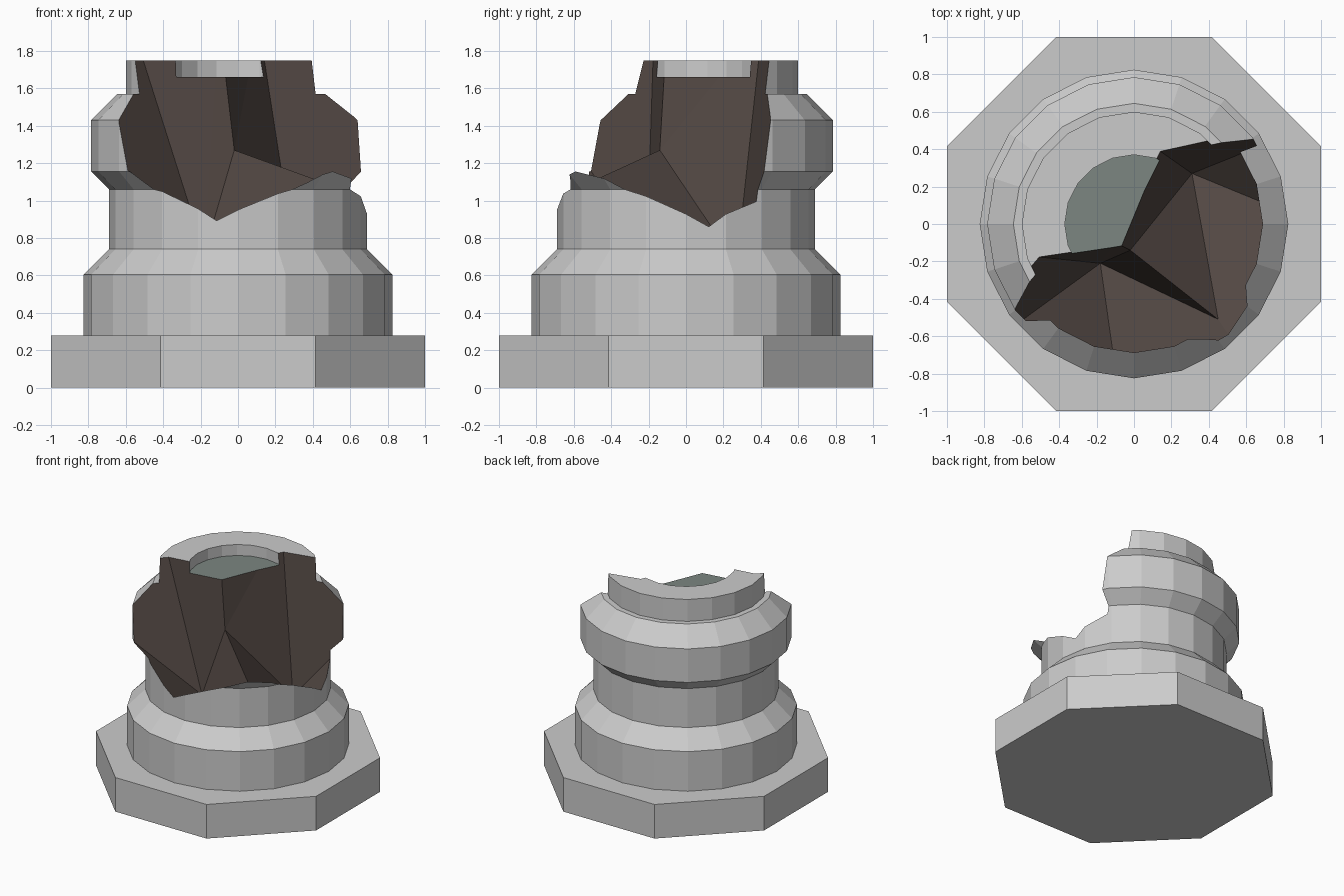
import bpy, bmesh
from math import pi, cos, sin

if "Cube" in bpy.data.objects:
    bpy.data.objects.remove(bpy.data.objects["Cube"])


def material(name, rgb):
    m = bpy.data.materials.new(name)
    m.diffuse_color = (*rgb, 1)
    m.use_nodes = True
    m.node_tree.nodes["Principled BSDF"].inputs["Base Color"].default_value = m.diffuse_color
    return m


STONE = material("stone", (0.8, 0.8, 0.8))
INSET = material("inset", (0.2, 0.24, 0.22))
BREAK = material("broken_core", (0.085, 0.064, 0.056))


def make_object(name, bm):
    bmesh.ops.recalc_face_normals(bm, faces=bm.faces)
    mesh = bpy.data.meshes.new(name)
    bm.to_mesh(mesh)
    bm.free()
    for m in (STONE, INSET, BREAK):
        mesh.materials.append(m)
    ob = bpy.data.objects.new(name, mesh)
    bpy.context.collection.objects.link(ob)
    return ob


def lathe(name, profile, sides, start=0.0, inset_top=False):
    """Closed turned solid from (radius, z) pairs, capped at both ends."""
    bm = bmesh.new()
    rings = []
    for r, z in profile:
        rings.append([bm.verts.new((r * cos(start + 2 * pi * i / sides),
                                    r * sin(start + 2 * pi * i / sides), z))
                      for i in range(sides)])
    for a, b in zip(rings, rings[1:]):
        for i in range(sides):
            j = (i + 1) % sides
            bm.faces.new((a[i], a[j], b[j], b[i]))
    bm.faces.new(rings[0][::-1])
    cap = bm.faces.new(rings[-1])
    cap.material_index = 1 if inset_top else 0
    return make_object(name, bm)


# Octagonal plinth
lathe("plinth", [(1 / cos(pi / 8), 0), (1 / cos(pi / 8), 0.28)], 8, pi / 8)

# Turned column stump with a shallow socket in the top
column = lathe("column", [
    (0.825, 0.28), (0.825, 0.605), (0.69, 0.74), (0.69, 1.06),
    (0.785, 1.155), (0.785, 1.43), (0.645, 1.57), (0.6, 1.57),
    (0.6, 1.75), (0.37, 1.75), (0.37, 1.66)], 20, 0, True)

# Jagged break: two scoops meeting at a ridge
pts = {
    "T": (-0.18, -0.21, 0.72),    # deepest point of front scoop
    "P": (0.31, 0.27, 0.66),      # deepest point of right scoop
    "Q": (-0.02, -0.14, 1.27),    # inner end of ridge
    "S": (0.45, -0.51, 1.10),     # outer end of ridge
    "A": (-0.04, -1.20, 1.09),
    "E": (0.75, -0.95, 1.40),
    "R": (1.21, -0.10, 1.16),
    "M": (0.93, 0.52, 1.45),
    "U": (0.11, 0.41, 1.95),
    "V": (-0.10, -0.10, 1.95),
    "W": (-0.57, -0.17, 1.95),
    "L": (-0.88, -0.72, 1.47),
}
bm = bmesh.new()
v = {k: bm.verts.new(co) for k, co in pts.items()}
for tri in "TAS AES TSQ PQS PSR SER PRM PMU QPU QUV TQV TVW TWL TLA".split():
    bm.faces.new([v[k] for k in tri])
loop = "AERMUVWL"
top = {k: bm.verts.new((pts[k][0], pts[k][1], 2.3)) for k in loop}
for a, b in zip(loop, loop[1:] + loop[0]):
    bm.faces.new((v[a], v[b], top[b], top[a]))
bm.faces.new([top[k] for k in loop])
bmesh.ops.triangulate(bm, faces=bm.faces)
for f in bm.faces:
    f.material_index = 2
cutter = make_object("break_cutter", bm)
cutter.hide_render = True

# Cut the break out of the column
mod = column.modifiers.new("break", "BOOLEAN")
mod.operation = "DIFFERENCE"
mod.solver = "EXACT"
mod.object = cutter
bpy.context.view_layer.objects.active = column
column.select_set(True)
bpy.ops.object.modifier_apply(modifier=mod.name)
bpy.data.objects.remove(cutter)
